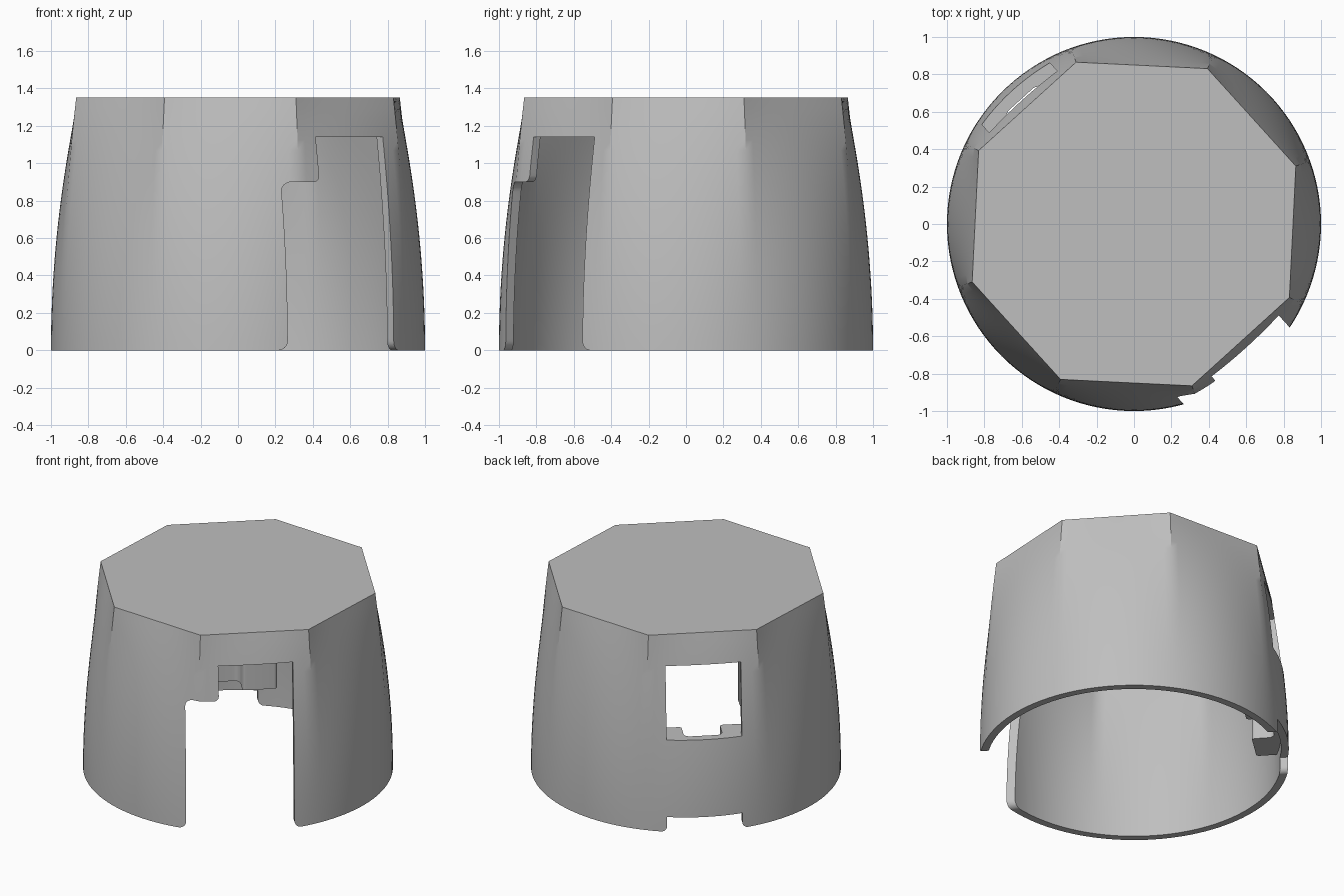
import bpy, bmesh, math
from math import sin, cos, radians, pi
from mathutils import Matrix, Vector

HEIGHT, APOTHEM, WALL = 1.35, 0.849, 0.05
FACING = radians(-47.8)          # direction of the doorway side
SIDE = pi / 4
SEGMENTS, RINGS = 128, 24

cube = bpy.data.objects.get("Cube")
if cube:
    bpy.data.objects.remove(cube, do_unlink=True)

grey = bpy.data.materials.new("light_grey")
grey.use_nodes = True
colour = (0.52, 0.52, 0.52, 1)
grey.diffuse_color = colour
grey.node_tree.nodes["Principled BSDF"].inputs["Base Color"].default_value = colour


def make_object(name, bm):
    bmesh.ops.recalc_face_normals(bm, faces=bm.faces)
    mesh = bpy.data.meshes.new(name)
    bm.to_mesh(mesh)
    bm.free()
    mesh.materials.append(grey)
    obj = bpy.data.objects.new(name, mesh)
    bpy.context.collection.objects.link(obj)
    return obj


def loft(name, inset, bottom, top):
    """Solid that blends from a circle at the base to an octagon at the top."""
    bm = bmesh.new()
    rings = []
    for k in range(RINGS + 1):
        z = bottom + (top - bottom) * k / RINGS
        blend = (max(z, 0) / HEIGHT) ** 2
        ring = []
        for i in range(SEGMENTS):
            a = 2 * pi * i / SEGMENTS - SIDE / 2
            octagon = APOTHEM / cos((a + SIDE / 2) % SIDE - SIDE / 2)
            r = 1 - (1 - octagon) * blend - inset
            ring.append(bm.verts.new((r * cos(a + FACING), r * sin(a + FACING), z)))
        rings.append(ring)
    for low, high in zip(rings, rings[1:]):
        for i in range(SEGMENTS):
            j = (i + 1) % SEGMENTS
            bm.faces.new((low[i], low[j], high[j], high[i]))
    bm.faces.new(rings[0])
    bm.faces.new(rings[-1])
    return make_object(name, bm)


def rounded(points):
    """Replace each (u, v, radius) corner by an arc."""
    out = []
    for i, (u, v, r) in enumerate(points):
        p = Vector((u, v))
        if not r:
            out.append(p)
            continue
        a = (Vector(points[i - 1][:2]) - p).normalized()
        b = (Vector(points[(i + 1) % len(points)][:2]) - p).normalized()
        for s in range(7):
            t = s / 6 * pi / 2
            out.append(p + r * ((1 - sin(t)) * a + (1 - cos(t)) * b))
    return out


def prism(name, points, start, end, angle, upright=False):
    """Extrude a profile outward from the axis, or upward if upright."""
    bm = bmesh.new()
    ends = []
    for d in (start, end):
        ends.append([bm.verts.new((v, u, d) if upright else (d, u, v))
                     for u, v in rounded(points)])
    for ring in ends:
        bm.faces.new(ring)
    n = len(ends[0])
    for i in range(n):
        j = (i + 1) % n
        bm.faces.new((ends[0][i], ends[0][j], ends[1][j], ends[1][i]))
    bm.transform(Matrix.Rotation(angle, 4, "Z"))
    return make_object(name, bm)


def combine(obj, tool, operation):
    """Apply a boolean and discard the helper."""
    mod = obj.modifiers.new("cut", "BOOLEAN")
    mod.operation, mod.solver, mod.object = operation, "EXACT", tool
    bpy.context.view_layer.objects.active = obj
    bpy.ops.object.modifier_apply(modifier=mod.name)
    bpy.data.objects.remove(tool, do_unlink=True)


def shade(obj):
    bpy.ops.object.select_all(action="DESELECT")
    obj.select_set(True)
    bpy.context.view_layer.objects.active = obj
    bpy.ops.object.shade_smooth_by_angle(angle=radians(30))


BACK = FACING + pi
FLOOR = -0.001

# Hollow shell
shell = loft("shell", 0, 0, HEIGHT)
combine(shell, loft("hollow", WALL, -0.1, HEIGHT - WALL), "DIFFERENCE")

# Stepped doorway with rounded foot corners
door = [(-0.7, -0.2, 0), (-0.7, FLOOR, 0), (-0.45, FLOOR, 0.05), (-0.45, 0.9, 0.05),
        (-0.24, 0.9, 0.035), (-0.24, 1.14, 0), (0.245, 1.14, 0),
        (0.245, FLOOR, 0.05), (0.5, FLOOR, 0), (0.5, -0.2, 0)]
combine(shell, prism("doorway", door, 0.3, 1.3, FACING), "DIFFERENCE")

# Window and foot notch on the opposite side
W = 0.245
window = [(-W, 0.64, 0), (W, 0.64, 0), (W, 1.14, 0), (-W, 1.14, 0)]
combine(shell, prism("window", window, 0.3, 1.3, BACK), "DIFFERENCE")
notch = [(-0.45, -0.2, 0), (-0.45, FLOOR, 0), (-W, FLOOR, 0.04), (-W, 0.105, 0),
         (W, 0.105, 0), (W, FLOOR, 0.04), (0.45, FLOOR, 0), (0.45, -0.2, 0)]
combine(shell, prism("foot_notch", notch, 0.3, 1.3, BACK), "DIFFERENCE")
shade(shell)

# Inner bracket below the window, with a vertical channel
plan = [(-0.35, 0.75, 0.02), (-0.125, 0.75, 0.02), (-0.125, 0.9, 0.04),
        (0.125, 0.9, 0.04), (0.125, 0.75, 0.02), (0.35, 0.75, 0.02),
        (0.35, 1.1, 0), (-0.35, 1.1, 0)]
bracket = prism("window_bracket", plan, 0.19, 0.638, BACK, upright=True)
combine(bracket, loft("bracket_limit", WALL / 2, 0, HEIGHT), "INTERSECT")
shade(bracket)
